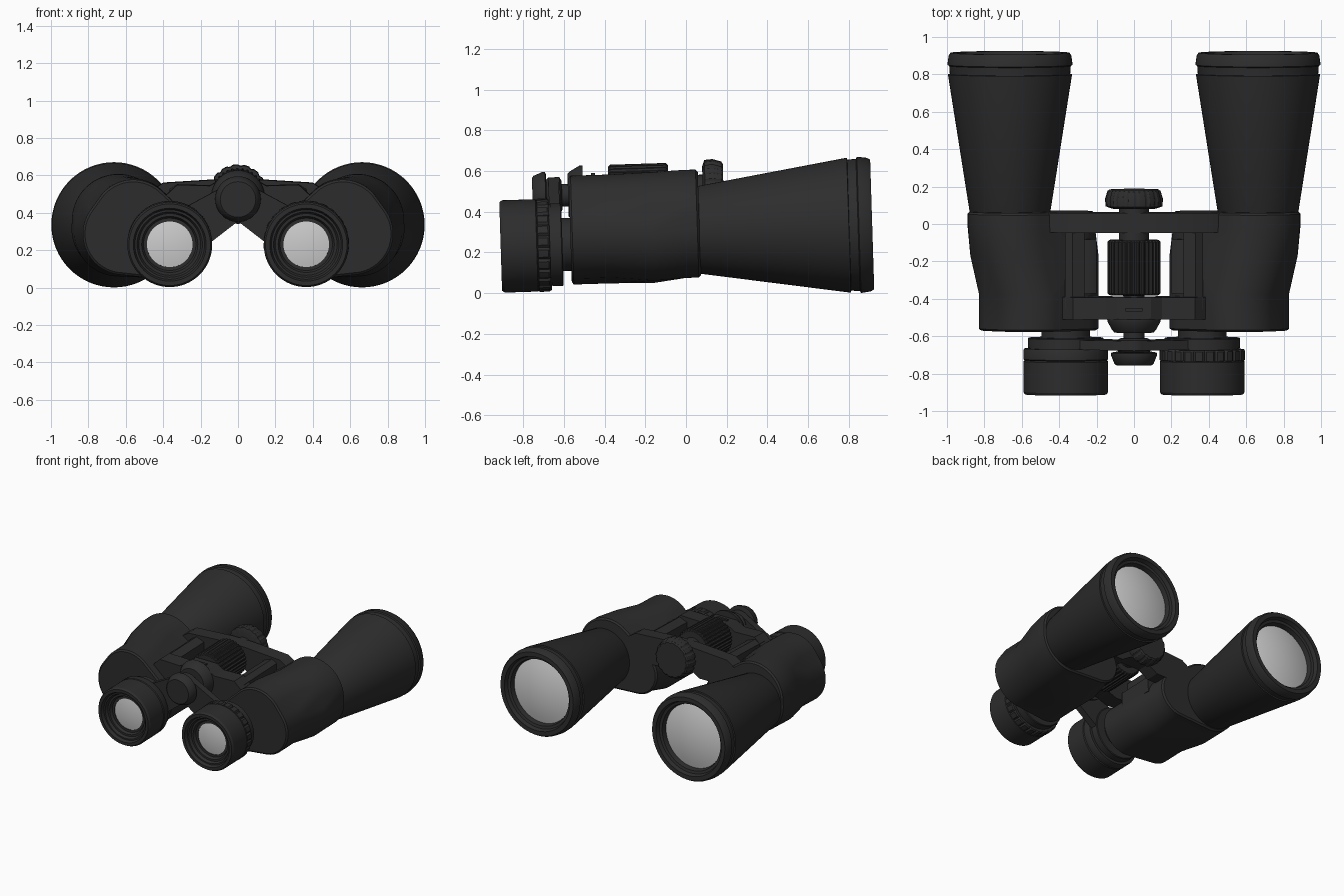
import bpy, bmesh, math
from mathutils import Matrix, Vector

if "Cube" in bpy.data.objects:
    bpy.data.objects.remove(bpy.data.objects["Cube"])

TAU = 2 * math.pi


def material(name, rgb):
    m = bpy.data.materials.new(name)
    m.diffuse_color = (*rgb, 1)
    m.use_nodes = True
    m.node_tree.nodes["Principled BSDF"].inputs["Base Color"].default_value = m.diffuse_color
    return m


BLACK = material("black_rubber", (0.026, 0.026, 0.026))
GLASS = material("lens_grey", (0.62, 0.62, 0.62))

# the whole instrument leans back slightly, objectives up
TILT = (Matrix.Translation((0, 0, 0.335)) @ Matrix.Rotation(math.radians(1.8), 4, 'X')
        @ Matrix.Translation((0, 0, -0.34)))


def loft(name, rings, mat=BLACK):
    """Skin equal-length rings of points and cap both ends."""
    bm = bmesh.new()
    vs = [[bm.verts.new(p) for p in ring] for ring in rings]
    n = len(vs[0])
    for a, b in zip(vs, vs[1:]):
        for i in range(n):
            j = (i + 1) % n
            bm.faces.new((a[i], a[j], b[j], b[i]))
    for ring in (vs[0], vs[-1]):
        if (ring[0].co - ring[n // 2].co).length > 1e-3:
            bm.faces.new(ring)
    bmesh.ops.remove_doubles(bm, verts=bm.verts, dist=1e-5)
    bmesh.ops.recalc_face_normals(bm, faces=bm.faces)
    me = bpy.data.meshes.new(name)
    bm.to_mesh(me)
    bm.free()
    me.transform(TILT)
    me.materials.append(mat)
    ob = bpy.data.objects.new(name, me)
    bpy.context.collection.objects.link(ob)
    return ob


def lathe(name, profile, x, z, mat=BLACK, n=64, teeth=None):
    """Turn a (y, radius) profile about a y axis; teeth is a repeating radius factor."""
    teeth = teeth or [1]
    rings = []
    for y, r in profile:
        ring = []
        for i in range(n):
            a, k = TAU * i / n, r * teeth[i % len(teeth)]
            ring.append((x + k * math.cos(a), y, z + k * math.sin(a)))
        rings.append(ring)
    return loft(name, rings, mat)


def hull(circles, y, s=1, shrink=0, n=72):
    """Outline around several (x, z, radius) circles at depth y."""
    pts = []
    for i in range(n):
        dx, dz = math.cos(TAU * i / n), math.sin(TAU * i / n)
        cx, cz, r = max(circles, key=lambda c: c[0] * dx + c[1] * dz + c[2])
        pts.append((s * (cx + (r - shrink) * dx), y, cz + (r - shrink) * dz))
    return pts


def prism(name, outline, y0, y1):
    """Extrude an (x, z) outline in y."""
    return loft(name, [[(x, y, z) for x, z in outline] for y in (y0, y1)])


def dome(y, r, h, steps=6):
    return [(y + h * (1 - (k / steps) ** 2), r * k / steps) for k in range(steps + 1)]


OX, OZ = 0.663, 0.314    # objective axis
EX, EZ = 0.365, 0.263    # eyepiece axis
HZ = 0.505               # hinge axis height

front = [(0.38, 0.255, 0.19), (0.56, 0.38, 0.22), (0.61, 0.31, 0.22)]
middle = [(0.38, 0.25, 0.19), (0.62, 0.37, 0.235), (0.64, 0.305, 0.235)]
rear = [(0.385, 0.27, 0.175), (0.64, 0.363, 0.248), (0.65, 0.32, 0.24)]

for side, s in (("left", -1), ("right", 1)):
    # prism housing
    loft(side + "_prism_housing", [
        hull(front, -0.57, s, 0.012), hull(front, -0.56, s), hull(front, -0.37, s),
        hull(middle, -0.17, s), hull(rear, -0.01, s), hull(rear, 0.055, s),
        hull(rear, 0.066, s, 0.012)])

    # objective barrel and lens
    lathe(side + "_objective_barrel", [
        (0.03, 0.2), (0.06, 0.215), (0.80, 0.332), (0.802, 0.322), (0.845, 0.325),
        (0.85, 0.335), (0.90, 0.328), (0.915, 0.318), (0.915, 0.285), (0.885, 0.275),
        (0.88, 0.255), (0.85, 0.246), (0.84, 0.246)], s * OX, OZ)
    lathe(side + "_objective_lens", dome(0.845, 0.246, 0.035), s * OX, OZ, GLASS)

    # eyepiece tube, rings and eyecup
    lathe(side + "_eyepiece_tube", [(-0.68, 0.13), (-0.55, 0.13)], s * EX, EZ)
    lathe(side + "_eyepiece_collar", [
        (-0.70, 0.2), (-0.665, 0.2), (-0.665, 0.203), (-0.615, 0.203), (-0.61, 0.198)],
        s * EX, EZ)
    if s > 0:
        lathe("right_diopter_ring", [(-0.735, 0.215), (-0.73, 0.229), (-0.68, 0.229),
                                     (-0.672, 0.222)], EX, EZ, n=120,
              teeth=[1, 1, 1, 1, 0.96])
    else:
        lathe("left_eyepiece_ring", [(-0.735, 0.215), (-0.725, 0.227), (-0.68, 0.227),
                                     (-0.668, 0.221)], -EX, EZ)
    lathe(side + "_eyecup", [
        (-0.73, 0.22), (-0.737, 0.227), (-0.90, 0.227), (-0.914, 0.218), (-0.914, 0.195),
        (-0.89, 0.186), (-0.89, 0.175), (-0.87, 0.165), (-0.87, 0.15), (-0.85, 0.14),
        (-0.85, 0.122), (-0.84, 0.122)], s * EX, EZ)
    lathe(side + "_eyepiece_lens", dome(-0.845, 0.124, -0.012), s * EX, EZ, GLASS)

    # bridge arm from hinge to eyepiece
    arm = [(0, 0.5, 0.095), (EX, EZ, 0.13)]
    loft(side + "_eyepiece_arm", [hull(arm, -0.67, s), hull(arm, -0.618, s)])

    # rail along the inner housing wall
    prism(side + "_hinge_rail", [(s * 0.265, 0.38), (s * 0.265, 0.53), (s * 0.33, 0.555),
                                 (s * 0.37, 0.53), (s * 0.37, 0.38)], -0.45, -0.03)
    prism(side + "_lower_rail", [(s * 0.2, 0.30), (s * 0.2, 0.42), (s * 0.235, 0.44),
                                 (s * 0.30, 0.44), (s * 0.30, 0.30)], -0.37, -0.08)


def symmetric(half):
    return half + [(-x, z) for x, z in reversed(half)]


# cross bridges of the hinge
prism("rear_bridge", symmetric([(0.08, 0.585), (0.40, 0.565), (0.5, 0.5), (0.3, 0.36),
                                (0.16, 0.36), (0.08, 0.41)]), -0.04, 0.066)
prism("front_bridge", symmetric([(0.09, 0.6), (0.15, 0.565), (0.325, 0.57), (0.40, 0.5),
                                 (0.3, 0.38), (0.16, 0.37), (0.08, 0.4)]), -0.505, -0.385)
prism("bridge_latch", [(-0.045, 0.59), (0.045, 0.59), (0.045, 0.61), (-0.045, 0.61)],
      -0.46, -0.44)

# hinge shaft and collars
lathe("hinge_shaft", [(-0.70, 0.055), (0.11, 0.055)], 0, HZ, n=32)
lathe("shaft_sleeve", [(-0.10, 0.08), (0.09, 0.08)], 0, HZ, n=32)
lathe("hinge_cone", [(-0.575, 0.105), (-0.56, 0.118), (-0.515, 0.143), (-0.50, 0.143)],
      0, HZ, n=48)
lathe("arm_hub", [(-0.685, 0.075), (-0.67, 0.09), (-0.615, 0.09), (-0.605, 0.07)],
      0, HZ, n=48)
lathe("hinge_end_cap", [(-0.75, 0.095), (-0.742, 0.105), (-0.70, 0.122), (-0.685, 0.122),
                        (-0.68, 0.11)], 0, HZ - 0.005, n=48)

# ribbed centre grip and focus knob
lathe("ribbed_grip", [(-0.375, 0.132), (-0.365, 0.143), (-0.09, 0.143), (-0.08, 0.132)],
      0, HZ, n=128, teeth=[1, 1, 0.945, 0.945])
lathe("focus_knob", [(0.088, 0.12), (0.10, 0.152), (0.14, 0.155), (0.182, 0.142),
                     (0.19, 0.132)], 0, HZ, n=96, teeth=[1, 1, 1, 1, 0.96, 0.96])

# smooth shading with crisp edges
for ob in bpy.context.collection.objects:
    ob.select_set(True)
    bpy.context.view_layer.objects.active = ob
bpy.ops.object.shade_smooth_by_angle(angle=math.radians(30))
